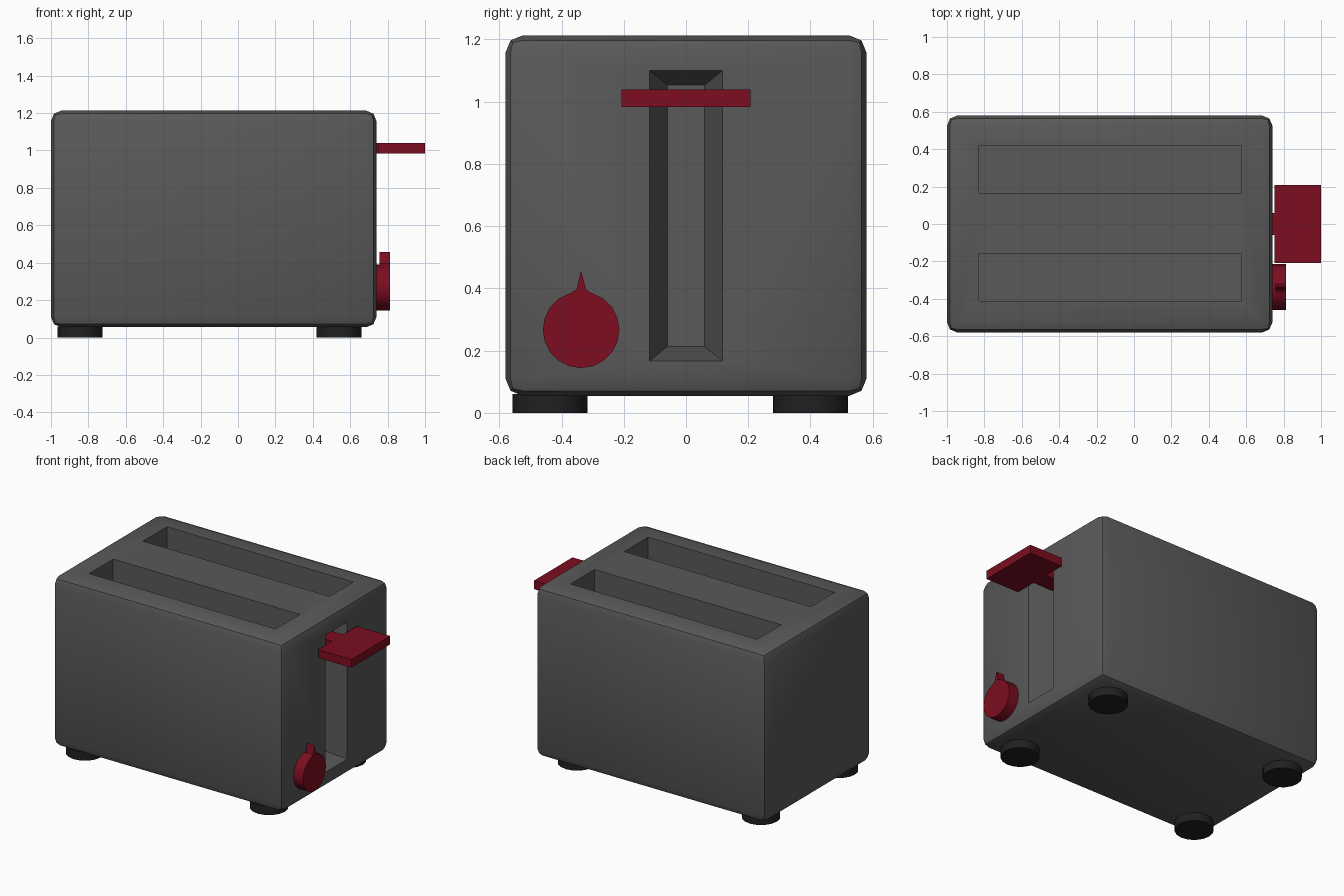
import bpy, bmesh
from math import cos, sin, pi, radians
from mathutils import Matrix

if "Cube" in bpy.data.objects:
    bpy.data.objects.remove(bpy.data.objects["Cube"])


def material(name, rgb):
    m = bpy.data.materials.new(name)
    m.diffuse_color = (*rgb, 1)
    m.use_nodes = True
    m.node_tree.nodes["Principled BSDF"].inputs["Base Color"].default_value = m.diffuse_color
    return m


GREY = material("dark_grey", (0.1, 0.1, 0.1))
BLACK = material("black", (0.015, 0.015, 0.015))
RED = material("red", (0.2, 0.004, 0.014))


def finish(name, bm, mat=None):
    bmesh.ops.recalc_face_normals(bm, faces=bm.faces)
    me = bpy.data.meshes.new(name)
    bm.to_mesh(me)
    bm.free()
    ob = bpy.data.objects.new(name, me)
    bpy.context.collection.objects.link(ob)
    if mat:
        me.materials.append(mat)
    return ob


def activate(ob):
    bpy.ops.object.select_all(action='DESELECT')
    ob.select_set(True)
    bpy.context.view_layer.objects.active = ob


def smooth(ob):
    activate(ob)
    bpy.ops.object.shade_smooth_by_angle(angle=radians(35))


def loft(name, rings, mat=None):
    """Closed solid through rings of equal point count."""
    bm = bmesh.new()
    vs = [[bm.verts.new(p) for p in r] for r in rings]
    n = len(vs[0])
    for a, b in zip(vs, vs[1:]):
        for i in range(n):
            bm.faces.new((a[i], a[(i + 1) % n], b[(i + 1) % n], b[i]))
    bm.faces.new(vs[0])
    bm.faces.new(vs[-1])
    return finish(name, bm, mat)


def extrude_x(name, yz, x0, x1, mat=None):
    return loft(name, [[(x, y, z) for y, z in yz] for x in (x0, x1)], mat)


def box(name, lo, hi, mat=None, bevel=0):
    bm = bmesh.new()
    size = [h - l for l, h in zip(lo, hi)]
    mid = [(l + h) / 2 for l, h in zip(lo, hi)]
    bmesh.ops.create_cube(bm, size=1, matrix=Matrix.Translation(mid) @ Matrix.Diagonal((*size, 1)))
    if bevel:
        bmesh.ops.bevel(bm, geom=bm.edges[:], offset=bevel, segments=2, profile=0.5, affect='EDGES')
    return finish(name, bm, mat)


def cut(ob, cutter):
    cutter.hide_render = True
    mod = ob.modifiers.new("cut", 'BOOLEAN')
    mod.operation = 'DIFFERENCE'
    mod.solver = 'EXACT'
    mod.object = cutter
    activate(ob)
    bpy.ops.object.modifier_apply(modifier=mod.name)
    bpy.data.objects.remove(cutter, do_unlink=True)


# Rounded body shell
body = box("body", (-1, -0.58, 0.055), (0.74, 0.58, 1.213), GREY, 0.055)

# Bread slots in the top
for y0, y1 in ((0.163, 0.42), (-0.415, -0.157)):
    cut(body, box("slot_cutter", (-0.83, y0, 0.3), (0.575, y1, 1.4), GREY))


# Tapered lever recess in the right end
def recess_ring(x, hy, z0, z1):
    return [(x, -hy, z0), (x, hy, z0), (x, hy, z1), (x, -hy, z1)]


cut(body, loft("recess_cutter", [recess_ring(0.59, 0.06, 0.213, 1.053),
                                 recess_ring(0.74, 0.117, 0.167, 1.10),
                                 recess_ring(0.80, 0.117, 0.167, 1.10)], GREY))
smooth(body)

# T-shaped lever: wide handle with a stem running into the recess
T = [(0.60, -0.06), (0.75, -0.06), (0.75, -0.208), (1.0, -0.208),
     (1.0, 0.208), (0.75, 0.208), (0.75, 0.06), (0.60, 0.06)]
loft("lever", [[(x, y, z) for x, y in T] for z in (0.983, 1.04)], RED)

# Round browning knob and its pointer
KY, KZ, KR = -0.337, 0.267, 0.123
circle = [(KY + KR * cos(2 * pi * i / 20), KZ + KR * sin(2 * pi * i / 20)) for i in range(20)]
smooth(extrude_x("knob", circle, 0.735, 0.812, RED))
extrude_x("knob_pointer", [(KY - 0.055, 0.372), (KY - 0.015, 0.397), (KY, 0.457),
                           (KY + 0.015, 0.397), (KY + 0.055, 0.372)], 0.757, 0.812, RED)

# Four round feet
for sx, x in (("left", -0.845), ("right", 0.54)):
    for sy, y in (("front", -0.437), ("back", 0.40)):
        bm = bmesh.new()
        bmesh.ops.create_cone(bm, cap_ends=True, segments=16, radius1=0.12, radius2=0.12,
                              depth=0.06, matrix=Matrix.Translation((x, y, 0.03)))
        smooth(finish(f"{sy}_{sx}_foot", bm, BLACK))
